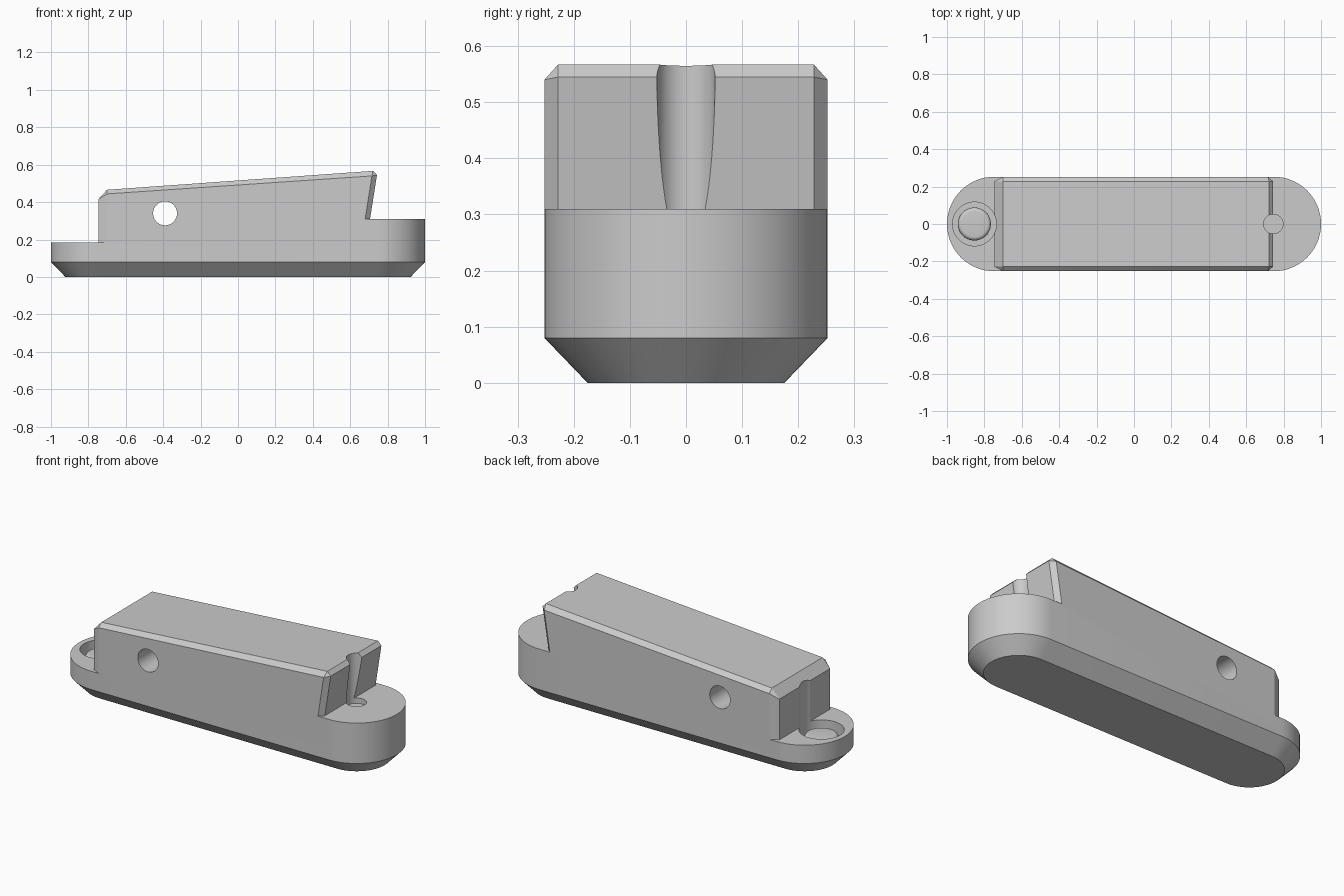
import bpy, bmesh, math
from mathutils import Matrix

if "Cube" in bpy.data.objects:
    bpy.data.objects.remove(bpy.data.objects["Cube"], do_unlink=True)

HALF_W = 0.2525
GREY = (0.6, 0.6, 0.6, 1)
grey = bpy.data.materials.new("plain grey")
grey.use_nodes = True
grey.diffuse_color = GREY
grey.node_tree.nodes["Principled BSDF"].inputs["Base Color"].default_value = GREY


def finish(bm, name):
    bmesh.ops.recalc_face_normals(bm, faces=bm.faces)
    mesh = bpy.data.meshes.new(name)
    bm.to_mesh(mesh)
    bm.free()
    mesh.materials.append(grey)
    obj = bpy.data.objects.new(name, mesh)
    bpy.context.collection.objects.link(obj)
    return obj


def hull(points, name):
    bm = bmesh.new()
    for p in points:
        bm.verts.new(p)
    bmesh.ops.convex_hull(bm, input=bm.verts)
    bmesh.ops.dissolve_limit(bm, angle_limit=0.002, verts=bm.verts, edges=bm.edges)
    return finish(bm, name)


def cylinder(name, radius, x, z0, z1, turn=Matrix()):
    bm = bmesh.new()
    bmesh.ops.create_cone(bm, cap_ends=True, segments=64, radius1=radius,
                          radius2=radius, depth=z1 - z0)
    bm.transform(Matrix.Translation((x, 0, (z0 + z1) / 2)) @ turn)
    return finish(bm, name)


def box(name, x0, x1, z0, z1):
    return hull([(x, y, z) for x in (x0, x1) for y in (-0.5, 0.5) for z in (z0, z1)], name)


def activate(obj):
    bpy.ops.object.select_all(action='DESELECT')
    obj.select_set(True)
    bpy.context.view_layer.objects.active = obj


def combine(target, other, operation):
    activate(target)
    mod = target.modifiers.new("combine", 'BOOLEAN')
    mod.operation, mod.solver, mod.object = operation, 'EXACT', other
    bpy.ops.object.modifier_apply(modifier=mod.name)
    bpy.data.objects.remove(other, do_unlink=True)


def stadium(radius, z, steps=32):
    """Outline with round ends, as points at one height."""
    centre = 1 - HALF_W
    for side in (1, -1):
        for i in range(steps + 1):
            a = math.pi * (i / steps - 0.5)
            yield (side * (centre + radius * math.cos(a)), side * radius * math.sin(a), z)


# Round-ended base with a tapered foot, stepped lower at one end
inset = HALF_W - 0.077
body = hull([*stadium(inset, 0), *stadium(HALF_W, 0.08), *stadium(HALF_W, 0.31)], "housing")
combine(body, box("step_cutter", -1.2, -0.6, 0.184, 1), 'DIFFERENCE')

# Sloped upper block with chamfered edges
profile = [
    (-0.70, 0.228, 0.466), (0.722, 0.228, 0.567),      # top face
    (-0.70, HALF_W, 0.444), (0.716, HALF_W, 0.540),    # side face
    (-0.70, HALF_W, 0.15), (0.6705, HALF_W, 0.25),
    (-0.747, 0.228, 0.415), (-0.747, 0.228, 0.15),     # low end
    (0.743, 0.228, 0.545), (0.6966, 0.228, 0.25),      # high end
]
block = hull([(x, s * y, z) for x, y, z in profile for s in (1, -1)], "upper_block")
combine(body, block, 'UNION')

# Button recess, vertical groove and cross hole
combine(body, cylinder("recess_cutter", 0.117, -0.853, 0.11, 1), 'DIFFERENCE')
combine(body, cylinder("groove_cutter", 0.052, 0.745, 0.28, 1), 'DIFFERENCE')
cross = cylinder("hole_cutter", 0.064, -0.39, -0.16, 0.84, Matrix.Rotation(math.pi / 2, 4, 'X'))
combine(body, cross, 'DIFFERENCE')

# Round button with a softened rim
button = cylinder("button", 0.088, -0.853, 0.10, 0.16)
bm = bmesh.new()
bm.from_mesh(button.data)
rim = [e for e in bm.edges if all(v.co.z > 0.15 for v in e.verts)]
bmesh.ops.bevel(bm, geom=rim, offset=0.02, segments=5, profile=0.5, affect='EDGES')
bm.to_mesh(button.data)
bm.free()

# Merge flat neighbours and shade
bm = bmesh.new()
bm.from_mesh(body.data)
bmesh.ops.remove_doubles(bm, verts=bm.verts, dist=0.0001)
bmesh.ops.dissolve_limit(bm, angle_limit=0.002, verts=bm.verts, edges=bm.edges)
bm.to_mesh(body.data)
bm.free()
for obj in (body, button):
    activate(obj)
    bpy.ops.object.shade_smooth_by_angle(angle=math.radians(25))
